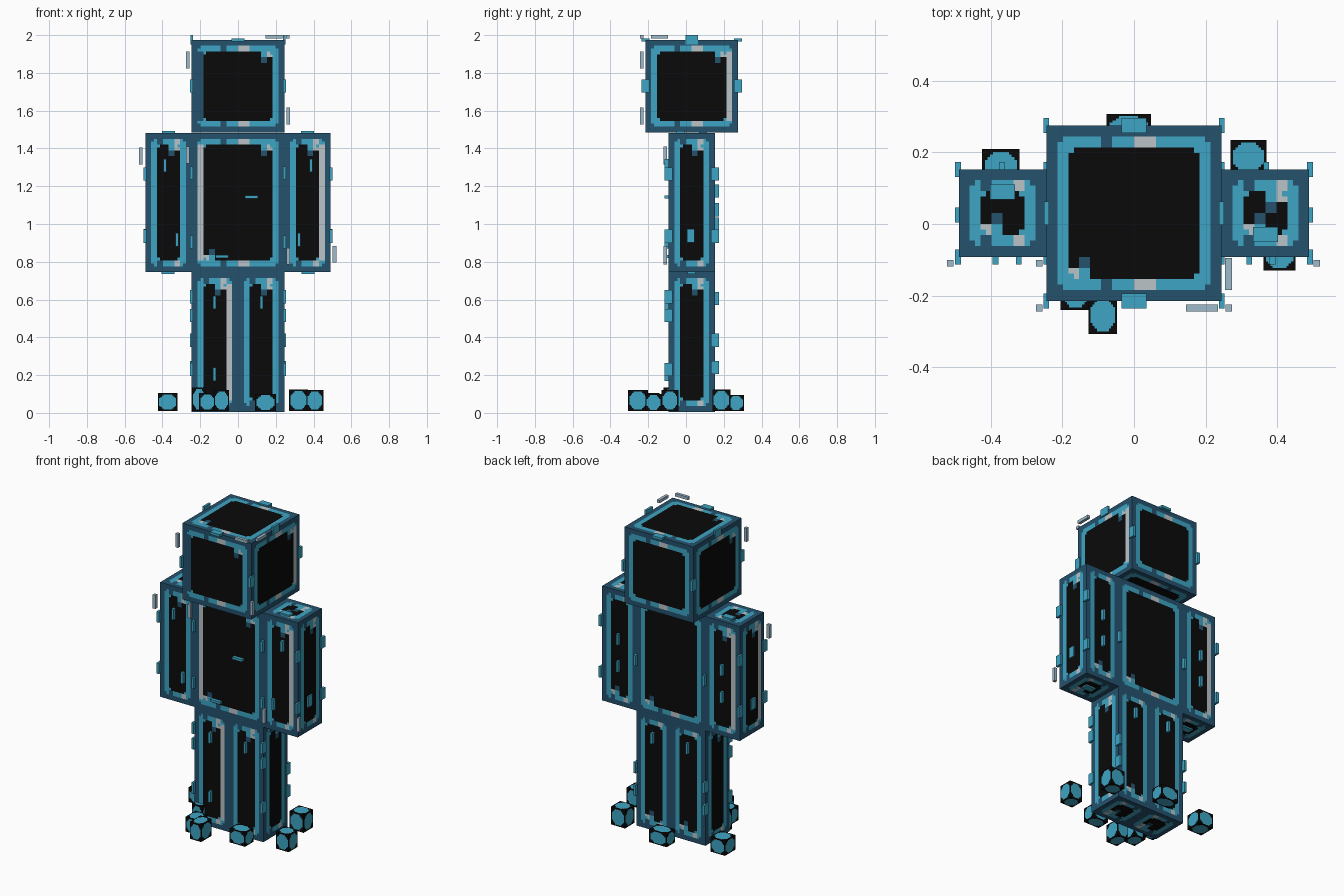
import bpy, bmesh
from mathutils import Vector

if "Cube" in bpy.data.objects:
    bpy.data.objects.remove(bpy.data.objects["Cube"], do_unlink=True)

# Palette
DARK, CYAN, GREY, BLACK, PALE = range(5)
COLOURS = [("dark blue", (.018, .084, .155)), ("cyan", (.047, .376, .552)),
           ("light grey", (.50, .55, .58)), ("black", (.003, .003, .003)),
           ("pale blue", (.34, .50, .60))]
MATS = []
for label, rgb in COLOURS:
    m = bpy.data.materials.new(label)
    m.use_nodes = True
    m.diffuse_color = (*rgb, 1)
    m.node_tree.nodes["Principled BSDF"].inputs["Base Color"].default_value = (*rgb, 1)
    MATS.append(m)

# Each side of a box: (u axis, v axis) seen from outside, u to the right and v up
X, Y, Z = Vector((1, 0, 0)), Vector((0, 1, 0)), Vector((0, 0, 1))
SIDES = {"front": (X, Z), "right": (Y, Z), "back": (-X, Z),
         "left": (-Y, Z), "top": (X, Y), "bottom": (X, -Y)}


def block(name, lo, hi, cells, rule):
    """Box whose sides are split into cells, coloured by rule(side, i, j, w, h)."""
    lo, hi, cells = Vector(lo), Vector(hi), Vector(cells)
    mid, half = (lo + hi) / 2, (hi - lo) / 2
    bm = bmesh.new()
    for side, (u, v) in SIDES.items():
        n = u.cross(v)
        w, h = (round(abs(a.dot(cells))) for a in (u, v))
        grid = [[bm.verts.new(mid + half * (n + u * (2 * i / w - 1) + v * (2 * j / h - 1)))
                 for j in range(h + 1)] for i in range(w + 1)]
        for i in range(w):
            for j in range(h):
                f = bm.faces.new((grid[i][j], grid[i + 1][j],
                                  grid[i + 1][j + 1], grid[i][j + 1]))
                f.material_index = rule(side, i, j, w, h)
    bmesh.ops.remove_doubles(bm, verts=bm.verts, dist=.0005)
    me = bpy.data.meshes.new(name)
    bm.to_mesh(me)
    bm.free()
    for m in MATS:
        me.materials.append(m)
    ob = bpy.data.objects.new(name, me)
    bpy.context.collection.objects.link(ob)
    return ob


def framed(marks):
    """Dark border, rounded cyan frame and black panel.
    Marks per side: L/R grey upright, l/r dark upright, a/b glint at top right/bottom left."""
    def rule(side, i, j, w, h):
        code = marks.get(side, "a")
        di, dj = min(i, w - 1 - i), min(j, h - 1 - j)
        if min(di, dj) < 2 or di == dj == 2:
            return DARK
        if min(di, dj) < 4:
            if di < 4 and dj >= 4:
                hand = "L" if i < w / 2 else "R"
                if hand in code:
                    return GREY
                if hand.lower() in code:
                    return DARK
            elif di >= 4:
                gap = 10 if w > 16 else 4
                if gap <= i < gap + 2:
                    return DARK
                shine = w // 2 if w > 16 else 10
                if shine <= i < shine + w // 8:
                    return GREY
            return CYAN
        if di == dj == 4:
            return CYAN
        # Small glints in the panel corners
        for key, p, q in (("a", w - 5 - i, h - 5 - j), ("b", i - 4, j - 4)):
            if key in code and p < 4 and q < 6:
                spot = {(0, 0): GREY, (1, 0): CYAN, (0, 1): GREY if w < 16 else BLACK,
                        (1, 1): DARK}.get((p // 2, q // 2), BLACK)
                if spot != BLACK:
                    return spot
        return BLACK
    return rule


# Figure
F, B = -.092, .153
block("head", (-.245, -.215, 1.485), (.245, .275, 1.975), (32, 32, 32),
      framed({"front": "la", "right": "Ra", "top": "b", "back": "", "left": "a"}))
block("torso", (-.245, F, .745), (.245, B, 1.482), (32, 16, 48),
      framed({"front": "Lab", "back": "b"}))
block("right_arm", (-.49, F, .745), (-.245, B, 1.482), (16, 16, 48),
      framed({"back": "Ra", "left": "Ra", "top": "b"}))
block("left_arm", (.245, F, .745), (.49, B, 1.482), (16, 16, 48),
      framed({"front": "Ra", "back": "b", "top": "ab"}))
block("right_leg", (-.245, F, .005), (0, B, .745), (16, 16, 48),
      framed({"front": "Ra", "back": "b"}))
block("left_leg", (0, F, .005), (.245, B, .745), (16, 16, 48),
      framed({"back": "b"}))


def solid(name, centre, size, colour=CYAN):
    c, s = Vector(centre), Vector(size) / 2
    block(name, c - s, c + s, (1, 1, 1), lambda *a: colour)


UPRIGHT = (.016, .042, .07)
FLAT = (.07, .042, .016)

# Studs mirrored on both halves
for s in (-1, 1):
    for y in (-.215, .275):
        solid("head_edge_stud", (s * .245, y, 1.73), UPRIGHT)
    solid("head_top_side_stud", (s * .245, .03, 1.975), (.014, .065, .05))
    for y in (F, B):
        for z in (1.265, .935):
            solid("arm_edge_stud", (s * .492, y, z), UPRIGHT)
    for z in (1.27, .905):
        solid("shoulder_seam_stud", (s * .245, F, z), UPRIGHT)
    for z in (1.175, 1.0):
        solid("arm_back_stud", (s * .37, B, z), UPRIGHT)
    solid("seam_back_stud", (s * .245, B, 1.075), UPRIGHT)
    solid("arm_upper_stud", (s * .387, F, 1.31), UPRIGHT)
    solid("arm_lower_stud", (s * .322, F, .917), UPRIGHT)
    solid("arm_side_plate", (s * .492, .025, .938), UPRIGHT)
    solid("arm_top_plate", (s * .368, .03 - s * .06, 1.484), FLAT)
    solid("arm_bottom_plate", (s * .37, .03, .744), FLAT)
    for y, z in ((F, .515), (F, .23), (B, .385), (F, .615), (B, .24)):
        solid("leg_edge_stud", (s * .245, y, z), UPRIGHT)
    solid("leg_upper_stud", (s * .125, F, .585), UPRIGHT)
    solid("leg_back_stud", (s * .125, B, .605), UPRIGHT)
solid("leg_lower_stud", (-.125, F, .205), UPRIGHT)
for y in (-.215, .275):
    solid("head_top_stud", (0, y, 1.975), FLAT)
solid("chest_stud", (.072, F, 1.143), FLAT)
solid("waist_stud", (-.085, F, .828), FLAT)

# Floating slivers
THIN = .019
for x, y, z in ((-.265, -.235, 1.868), (.265, -.235, 1.572), (-.514, -.11, 1.36),
                (.511, -.11, .84), (-.265, -.11, 1.365), (.265, -.11, .83)):
    solid("floating_sliver", (x, y, z), (THIN, THIN, .088), PALE)
solid("crown_sliver_front", (.19, -.235, 1.991), (.09, THIN, THIN), PALE)
solid("crown_sliver_side", (.264, -.14, 1.991), (THIN, .09, THIN), PALE)


# Ground cubes with a disc on every side
def disc(side, i, j, w, h):
    c = (w - 1) / 2
    return CYAN if (i - c) ** 2 + (j - c) ** 2 < (w * .45) ** 2 else BLACK


for x, y, width, depth, height in (
        (-.372, .157, .105, .105, .095), (.32, .187, .1, .095, .115),
        (.407, -.085, .09, .09, .11), (-.087, -.255, .08, .105, .11),
        (-.163, -.19, .085, .1, .095), (.145, -.172, .11, .085, .09),
        (-.015, .265, .125, .085, .085), (-.207, -.08, .075, .08, .125)):
    block("ground_cube", (x - width / 2, y - depth / 2, .01),
          (x + width / 2, y + depth / 2, .01 + height), (14, 14, 14), disc)
